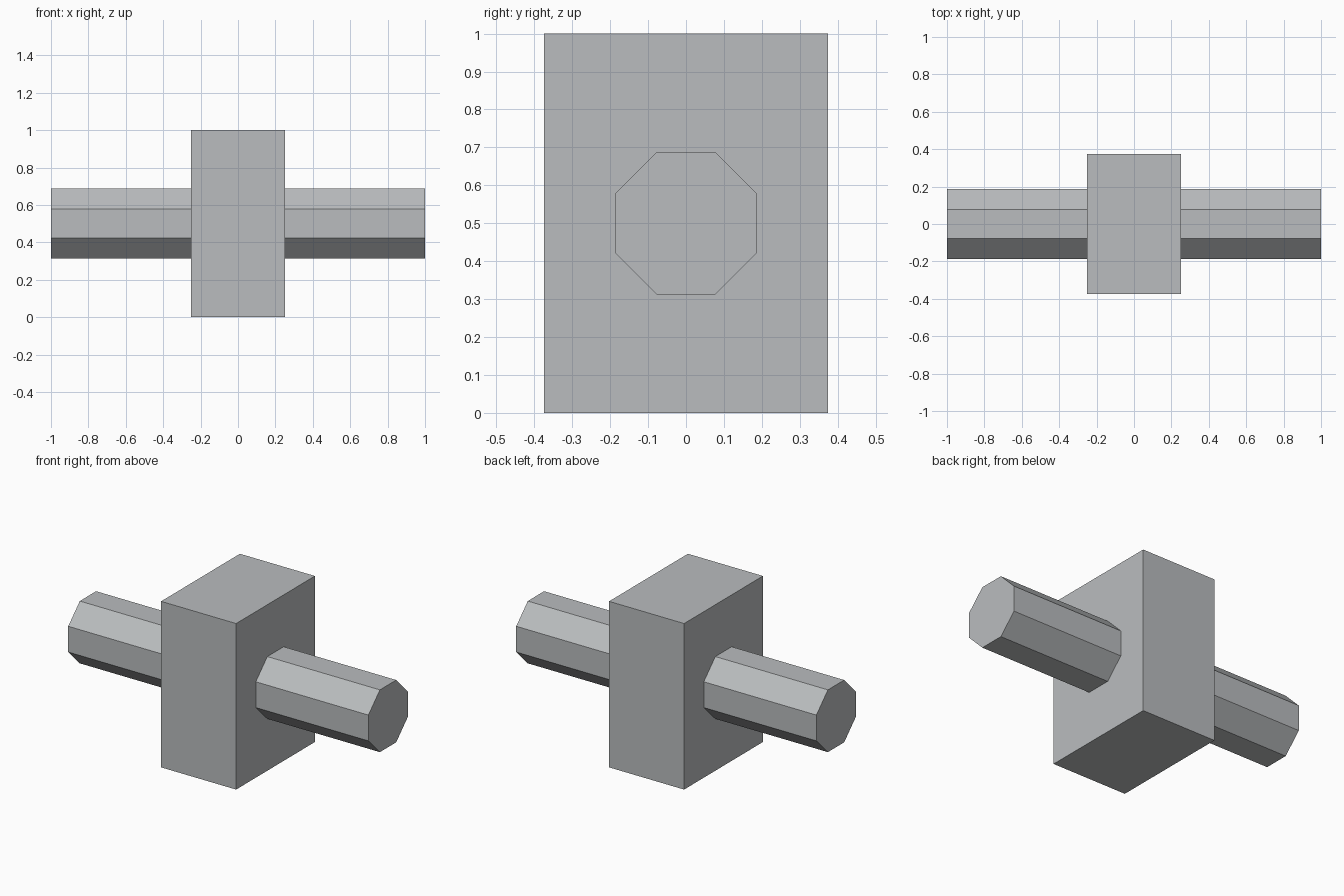
import bpy
from math import cos, pi

cube = bpy.data.objects.get("Cube")
if cube:
    bpy.data.objects.remove(cube, do_unlink=True)

# Single cool mid-grey material
GREY = (0.49, 0.507, 0.518, 1)
grey = bpy.data.materials.new("cool grey")
grey.use_nodes = True
grey.diffuse_color = GREY
grey.node_tree.nodes["Principled BSDF"].inputs["Base Color"].default_value = GREY


def finish(name):
    obj = bpy.context.object
    obj.name = name
    obj.data.materials.append(grey)
    bpy.ops.object.transform_apply(location=False, rotation=True, scale=True)


# Upright central block
bpy.ops.mesh.primitive_cube_add(size=1, location=(0, 0, 0.5))
bpy.context.object.scale = (0.5, 0.75, 1)
finish("central_block")

# Octagonal shafts, flat side up, one out of each side of the block
sides = 8
radius = 0.1875 / cos(pi / sides)
for name, side in (("left_shaft", 1), ("right_shaft", -1)):
    bpy.ops.mesh.primitive_cylinder_add(vertices=sides, radius=radius, depth=0.75,
                                        location=(side * 0.625, 0, 0.5))
    shaft = bpy.context.object
    shaft.rotation_mode = 'ZYX'
    shaft.rotation_euler = (pi / sides, pi / 2, 0)
    finish(name)
